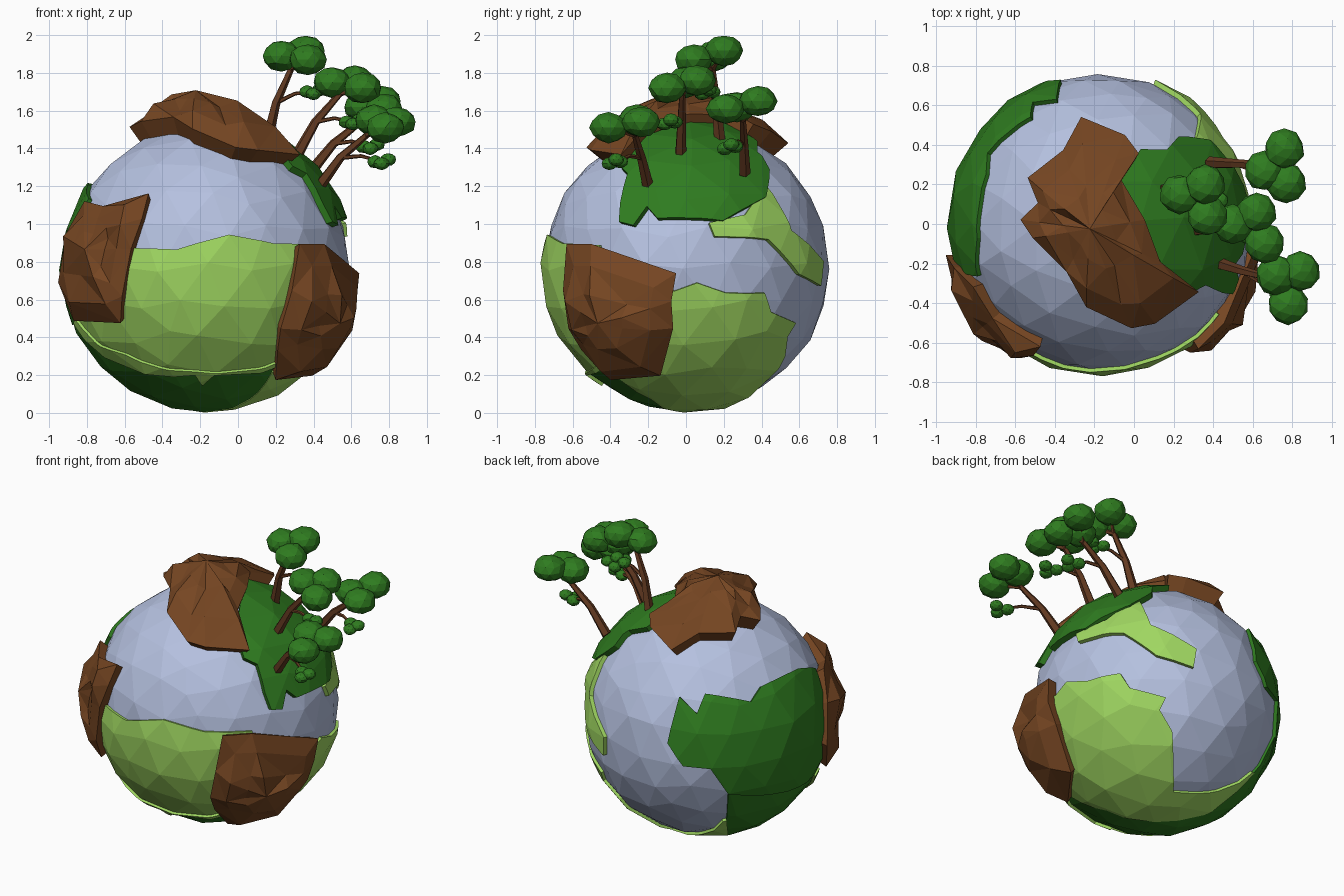
import bpy, bmesh, random
from mathutils import Vector

random.seed(4)
if "Cube" in bpy.data.objects:
    bpy.data.objects.remove(bpy.data.objects["Cube"], do_unlink=True)

CENTRE = Vector((-0.165, 0.005, 0.772))
RADIUS = 0.757


def material(name, rgb):
    m = bpy.data.materials.new(name)
    m.use_nodes = True
    m.diffuse_color = (*rgb, 1)
    m.node_tree.nodes["Principled BSDF"].inputs["Base Color"].default_value = (*rgb, 1)
    return m


STONE = material("pale blue stone", (0.46, 0.53, 0.74))
FOREST = material("forest green", (0.028, 0.2, 0.014))
MEADOW = material("meadow green", (0.35, 0.68, 0.12))
EARTH = material("earth brown", (0.18, 0.061, 0.016))
BARK = material("bark brown", (0.125, 0.042, 0.015))


def make_object(name, bm, mats, at=CENTRE):
    bmesh.ops.recalc_face_normals(bm, faces=bm.faces)
    mesh = bpy.data.meshes.new(name)
    bm.to_mesh(mesh)
    bm.free()
    for m in mats:
        mesh.materials.append(m)
    ob = bpy.data.objects.new(name, mesh)
    ob.location = at
    bpy.context.collection.objects.link(ob)
    return ob


def directions(outline):
    return [Vector(p).normalized() for p in outline]


def bridge(bm, a, b):
    for i in range(len(a)):
        j = (i + 1) % len(a)
        bm.faces.new((a[i], a[j], b[j], b[i]))


# Planet: a faceted ball with slightly uneven corners
ball = bmesh.new()
bmesh.ops.create_icosphere(ball, subdivisions=3, radius=RADIUS)
for v in ball.verts:
    side = Vector([random.uniform(-1, 1) for _ in range(3)]) * 0.03
    v.co = (v.co + side).normalized() * RADIUS * random.uniform(0.992, 1.005)
planet = make_object("planet", ball.copy(), [STONE])


def land(name, outline, raise_by, colour):
    """Raised plate: a larger ball cut by a cone through the outline, minus the planet."""
    dirs = directions(outline)
    axis = sum(dirs, Vector()).normalized()
    bm = bmesh.new()
    rings = [[bm.verts.new(d * h / d.dot(axis)) for d in dirs] for h in (0.12, 1.5)]
    bridge(bm, *rings)
    for ring in rings:
        bm.faces.new(ring)
    cutter = make_object(name + "_cutter", bm, [colour])
    cutter.hide_render = True
    shell = ball.copy()
    bmesh.ops.scale(shell, vec=(raise_by,) * 3, verts=shell.verts)
    ob = make_object(name, shell, [colour])
    for operation, other in (("INTERSECT", cutter), ("DIFFERENCE", planet)):
        mod = ob.modifiers.new(operation.lower(), "BOOLEAN")
        mod.operation, mod.object, mod.solver = operation, other, "EXACT"
    bpy.context.view_layer.update()
    graph = bpy.context.evaluated_depsgraph_get()
    mesh = bpy.data.meshes.new_from_object(ob.evaluated_get(graph))
    ob.modifiers.clear()
    ob.data = mesh
    bpy.data.objects.remove(cutter, do_unlink=True)
    mesh.materials.clear()
    mesh.materials.append(colour)
    for f in mesh.polygons:
        f.material_index = 0


# Green plates around the planet
land("left_forest", [
    (-29, 80, 52), (-45, 79, 41), (-46, 69, 55), (-75, 46, 47), (-76, 33, 56),
    (-82, -10, 57), (-81, -35, 47), (-93, -30, 10), (-90, -40, -10), (-90, -20, -39),
    (-68, 68, -28), (-59, 80, -3), (-40, 91, -2), (-27, 95, 16)], 1.03, FOREST)
land("bottom_forest", [
    (-90, -20, -39), (-69, -37, -62), (-8, -67, -74), (-3, -58, -81), (5, -68, -73),
    (47, -56, -68), (45, -51, -73), (30, -25, -92), (3, -5, -99), (-34, 20, -91),
    (-58, 56, -60), (-68, 68, -28)], 1.02, FOREST)
land("front_meadow", [
    (-69, -70, 13), (-21, -96, 12), (15, -95, 22), (47, -85, 16), (77, -60, 15),
    (80, -55, -20), (58, -55, -60), (47, -56, -68), (5, -68, -73), (-8, -67, -74),
    (-69, -37, -62), (-90, -20, -39), (-80, -55, -20)], 1.025, MEADOW)
land("meadow_rim", [
    (-91, -26, -35), (-73, -43, -53), (-56, -57, -60), (-8, -69, -71), (50, -58, -64),
    (47, -56, -68), (5, -68, -73), (-3, -58, -81), (-8, -67, -74), (-69, -37, -62),
    (-90, -20, -39)], 1.045, MEADOW)
land("right_meadow", [
    (90, -40, 0), (99, -9, -17), (99, 7, -11), (95, 27, -18), (82, 54, -18),
    (75, 58, -31), (52, 76, -39), (53, 69, -48), (39, 68, -62), (10, 35, -93),
    (-28, 46, -84), (-55, 57, -61), (-58, 56, -60), (-34, 20, -91), (3, -5, -99),
    (30, -25, -92), (45, -51, -73), (65, -57, -50)], 1.025, MEADOW)
land("tree_hill", [
    (24, 0, 97), (10, 26, 96), (25, 47, 84), (42, 47, 77), (50, 56, 66), (57, 56, 60),
    (70, 53, 47), (91, 24, 31), (91, -20, 33), (86, -27, 41), (88, -36, 28),
    (83, -45, 30), (78, -45, 43), (67, -40, 63), (58, -45, 68), (44, -37, 82)],
    1.05, FOREST)
land("hill_meadow", [
    (94, 15, 30), (85, 40, 36), (62, 54, 57), (65, 72, 25), (35, 93, 4),
    (37, 92, -13), (63, 77, -5), (80, 56, 19), (96, 19, 21)], 1.035, MEADOW)


def crag(name, outline, rim, height, peak=None):
    """Rocky slab: upright rim, rough middle rings and one summit."""
    dirs = directions(outline)
    axis = Vector(peak or sum(dirs, Vector())).normalized()
    bm = bmesh.new()

    def ring(blend, low, high):
        return [bm.verts.new(d.lerp(axis, blend).normalized() * RADIUS
                             * random.uniform(low, high)) for d in dirs]

    mean = (rim + height) / 2
    rings = [ring(0.05, 0.95, 0.95), ring(0, rim - 0.01, rim + 0.01),
             ring(0.3, rim + 0.01, mean + 0.03), ring(0.65, mean - 0.04, height)]
    for a, b in zip(rings, rings[1:]):
        bridge(bm, a, b)
    tip = bm.verts.new(axis * RADIUS * height)
    for i, v in enumerate(rings[-1]):
        bm.faces.new((rings[-1][i - 1], v, tip))
    bm.faces.new(rings[0])
    bmesh.ops.triangulate(bm, faces=bm.faces)
    make_object(name, bm, [EARTH])


# Brown mountains
crag("summit_mountain", [
    (-12, 63, 77), (14, 52, 84), (22, 41, 88), (12, 26, 96), (26, 2, 96), (35, -23, 90),
    (58, -41, 70), (32, -60, 73), (18, -63, 75), (-9, -50, 86), (-21, -29, 94),
    (-41, -9, 91), (-48, 2, 87), (-38, 12, 92), (-44, 27, 86), (-23, 44, 87)],
    1.12, 1.24, (-6, -3, 96))
crag("left_mountain", [
    (-38, -77, 48), (-68, -60, 40), (-80, -40, 43), (-92, -28, 22), (-97, -20, -10),
    (-87, -33, -35), (-57, -73, -37), (-55, -80, -19), (-50, -85, 12), (-43, -84, 32)],
    1.06, 1.14)
crag("right_mountain", [
    (60, -78, 15), (76, -62, 15), (99, -7, -4), (96, -10, -22), (91, -9, -40),
    (68, -17, -70), (45, -50, -74), (47, -70, -55), (48, -77, -40), (55, -80, -15)],
    1.07, 1.19)


def limb(bm, path, r0, r1):
    """Tapered five-sided branch through the path points."""
    path = [Vector(p) for p in path]
    rot = (path[-1] - path[0]).to_track_quat("Z", "Y")
    section = [(1, 0), (0.31, 0.95), (-0.81, 0.59), (-0.81, -0.59), (0.31, -0.95)]
    rings = []
    for i, p in enumerate(path):
        r = r0 + (r1 - r0) * i / (len(path) - 1)
        rings.append([bm.verts.new(p + rot @ Vector((x * r, y * r, 0))) for x, y in section])
    for a, b in zip(rings, rings[1:]):
        bridge(bm, a, b)
    bm.faces.new(rings[0])
    bm.faces.new(rings[-1])


def tree(name, base, fork, crowns, tuft):
    base, fork, tuft = Vector(base), Vector(fork), Vector(tuft)
    bend = base.lerp(fork, 0.5) + Vector((-0.015, 0, 0.015))
    wood = bmesh.new()
    limb(wood, (base, bend, fork), 0.032, 0.017)
    limb(wood, (bend, bend.lerp(tuft, 0.5) + Vector((0, 0, 0.02)), tuft), 0.013, 0.008)
    puffs = [(Vector(c), 0.1) for c in crowns]
    for point, size in puffs:
        limb(wood, (fork, point), 0.015, 0.01)
    puffs += [(tuft + Vector(o) * 0.035, 0.042) for o in ((1, 0, 0.3), (-1, 0.6, 0), (0, -1, -0.3))]
    leaves = bmesh.new()
    for point, size in puffs:
        puff = bmesh.ops.create_icosphere(leaves, subdivisions=2, radius=size)["verts"]
        for v in puff:
            v.co.z *= 0.8
            v.co = v.co * random.uniform(0.96, 1.06) + point
    make_object(name + "_trunk", wood, [BARK], (0, 0, 0))
    make_object(name + "_leaves", leaves, [FOREST], (0, 0, 0))


# Trees leaning out from the hill
tree("top_tree", (0.15, 0.18, 1.43), (0.28, 0.14, 1.82),
     [(0.36, 0.2, 1.918), (0.23, 0.15, 1.89), (0.37, 0.04, 1.87)], (0.4, 0.12, 1.7))
tree("middle_tree", (0.31, -0.03, 1.36), (0.54, -0.02, 1.69),
     [(0.62, 0.06, 1.76), (0.66, -0.1, 1.72), (0.5, 0, 1.75)], (0.61, -0.08, 1.54))
tree("back_tree", (0.38, 0.31, 1.27), (0.66, 0.3, 1.55),
     [(0.76, 0.38, 1.65), (0.77, 0.21, 1.61), (0.66, 0.27, 1.62)], (0.7, 0.24, 1.41))
tree("front_tree", (0.43, -0.2, 1.2), (0.68, -0.27, 1.47),
     [(0.72, -0.26, 1.55), (0.84, -0.24, 1.54), (0.78, -0.41, 1.51)], (0.76, -0.37, 1.33))

ball.free()
